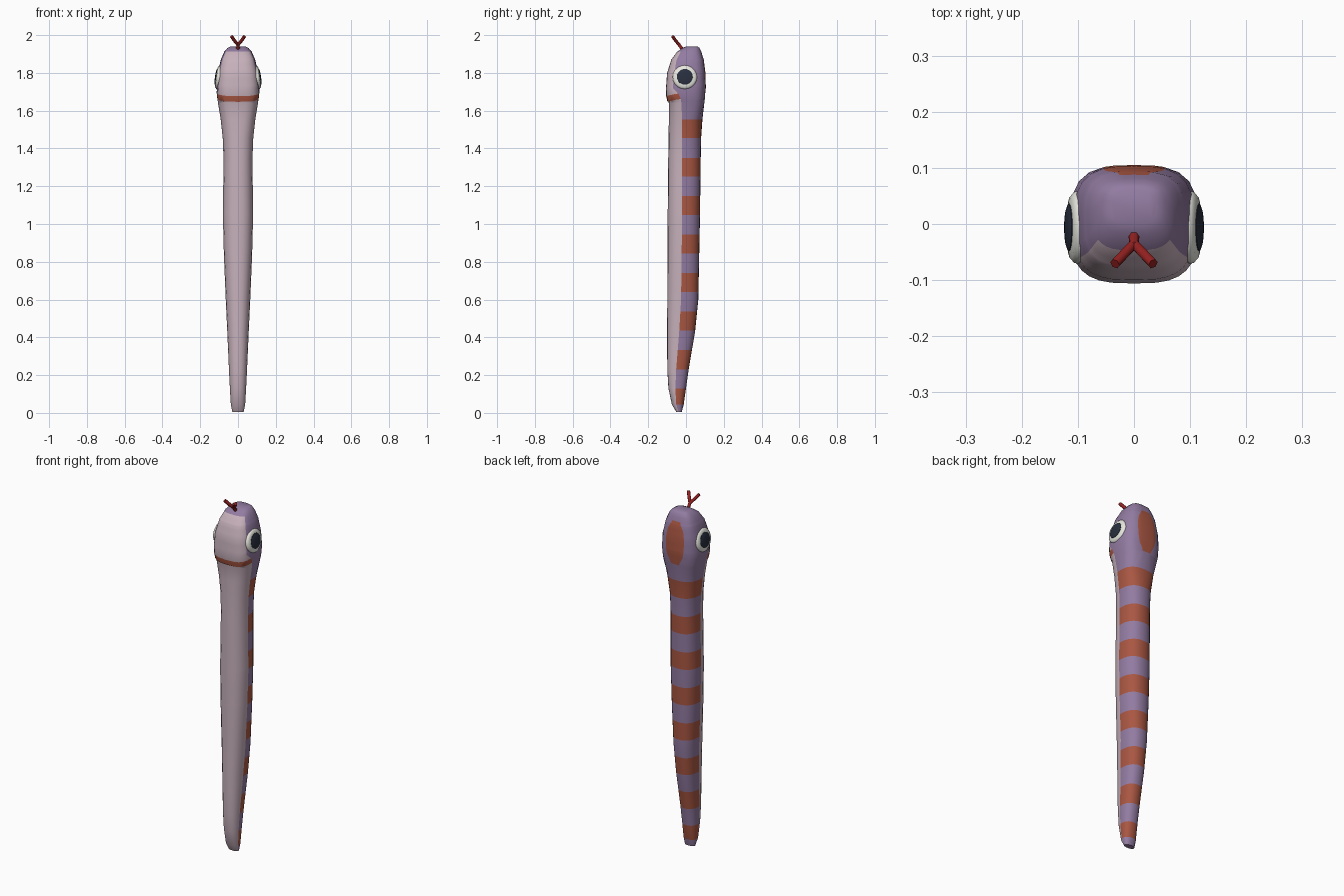
import bpy, bmesh, math
from mathutils import Matrix

cube = bpy.data.objects.get("Cube")
if cube:
    bpy.data.objects.remove(cube, do_unlink=True)


def material(name, r, g, b):
    m = bpy.data.materials.new(name)
    m.use_nodes = True
    m.diffuse_color = (r, g, b, 1)
    bsdf = m.node_tree.nodes["Principled BSDF"]
    bsdf.inputs["Base Color"].default_value = (r, g, b, 1)
    bsdf.inputs["Roughness"].default_value = 0.8
    return m


purple = material("purple skin", 0.29, 0.20, 0.36)
pink = material("pale pink belly", 0.57, 0.44, 0.50)
rust = material("rust stripe", 0.40, 0.095, 0.055)
white = material("eye white", 0.80, 0.80, 0.74)
dark = material("dark pupil", 0.022, 0.028, 0.048)
red = material("tongue red", 0.30, 0.015, 0.015)


def finish(name, bm, mats, angle=40):
    bmesh.ops.recalc_face_normals(bm, faces=bm.faces)
    mesh = bpy.data.meshes.new(name)
    bm.to_mesh(mesh)
    bm.free()
    for m in mats:
        mesh.materials.append(m)
    ob = bpy.data.objects.new(name, mesh)
    bpy.context.collection.objects.link(ob)
    bpy.ops.object.select_all(action='DESELECT')
    ob.select_set(True)
    bpy.context.view_layer.objects.active = ob
    bpy.ops.object.shade_smooth_by_angle(angle=math.radians(angle))
    return ob


# Body sections: height, half width, front y, back y, belly border y
KEYS = [
    (0.006, 0.030, -0.052, -0.022, -0.040), (0.045, 0.038, -0.075, -0.012, -0.052),
    (0.13, 0.043, -0.093, 0.000, -0.056), (0.23, 0.048, -0.099, 0.014, -0.052),
    (0.43, 0.057, -0.100, 0.048, -0.036), (0.60, 0.065, -0.099, 0.065, -0.026),
    (0.84, 0.075, -0.098, 0.070, -0.023), (1.04, 0.080, -0.097, 0.074, -0.021),
    (1.35, 0.077, -0.094, 0.078, -0.020), (1.455, 0.081, -0.092, 0.080, -0.020),
    (1.555, 0.092, -0.091, 0.087, -0.021), (1.64, 0.106, -0.091, 0.097, -0.024),
    (1.665, 0.110, -0.098, 0.100, -0.028), (1.695, 0.113, -0.105, 0.102, -0.040),
    (1.72, 0.114, -0.106, 0.105, -0.070), (1.80, 0.107, -0.100, 0.103, -0.062),
    (1.87, 0.091, -0.078, 0.094, -0.050), (1.912, 0.073, -0.047, 0.081, -0.028),
    (1.932, 0.056, -0.018, 0.072, 0.005), (1.940, 0.040, 0.000, 0.062, 0.018),
]
STRIPES = [(0.13 + 0.2035 * i - 0.1 + 0.015 * (i == 0), 0.13 + 0.2035 * i) for i in range(8)]
MOUTH = (1.665, 1.695)
PATCH = (1.65, 1.89)


def section(z):
    for a, b in zip(KEYS, KEYS[1:]):
        if z <= b[0]:
            f = (z - a[0]) / (b[0] - a[0])
            return [p + (q - p) * f for p, q in zip(a[1:], b[1:])]
    return KEYS[-1][1:]


def ring(z):
    """Half ring of points from the front centre round to the back centre."""
    hw, yf, yb, border = section(z)
    cy, ry = (yf + yb) / 2, (yb - yf) / 2
    blend = min(1, max(0, (z - 1.5) / 0.18))
    n = 2.3 + 0.8 * blend
    k = (border - cy) / ry
    a_belly = math.acos(-math.copysign(min(1, abs(k)) ** (n / 2), k))
    a_belly = math.pi - a_belly
    a_belly = math.acos(min(1, max(-1, math.copysign(abs(k) ** (n / 2), -k))))
    # The patch border follows an oval on the back of the head
    u = (z - sum(PATCH) / 2) / (PATCH[1] - PATCH[0]) * 2
    wide = 0.056 * max(0.45, math.sqrt(max(0, 1 - abs(u) ** 2.6)))
    a_patch = math.pi - math.asin(min(0.9, (wide / hw) ** (n / 2)))
    if z < 1.6:
        a_patch = math.pi * 0.85
    angles = [a_belly * i / 5 for i in range(5)]
    angles += [a_belly + (a_patch - a_belly) * i / 6 for i in range(6)]
    angles += [a_patch + (math.pi - a_patch) * i / 2 for i in range(3)]
    pts = []
    for a in angles:
        s, c = max(0, math.sin(a)), math.cos(a)
        dip = 0.018 * max(0, c) if z in MOUTH else 0
        pts.append((hw * s ** (2 / n),
                    cy - ry * math.copysign(abs(c) ** (2 / n), c), z - dip))
    return pts


# Body with belly, stripes, mouth and head patch
levels = {k[0] for k in KEYS} | {round(e, 4) for s in STRIPES for e in s}
levels |= {PATCH[0] + (PATCH[1] - PATCH[0]) * f for f in (0, 0.35, 0.5, 0.72, 0.82, 0.94, 1)}
levels = sorted(levels)
levels = [z for i, z in enumerate(levels)
          if i == 0 or z - levels[i - 1] > 0.004 or z in MOUTH]

bm = bmesh.new()
rings = []
for z in levels:
    half = ring(z)
    right = [(-x, y, h) for x, y, h in half[-2:0:-1]]
    rings.append([bm.verts.new(p) for p in half + right])
count = len(rings[0])
for lo, hi, z0, z1 in zip(rings, rings[1:], levels, levels[1:]):
    mid = (z0 + z1) / 2
    for i in range(count):
        j = (i + 1) % count
        face = bm.faces.new((lo[i], lo[j], hi[j], hi[i]))
        col = min(i, count - 1 - i)
        if col < 5:
            if MOUTH[0] < mid < MOUTH[1]:
                face.material_index = 2
            elif mid < 1.912:
                face.material_index = 1
        elif any(a < mid < b for a, b in STRIPES):
            face.material_index = 2
        elif col >= 11 and PATCH[0] < mid < PATCH[1]:
            face.material_index = 2
bm.faces.new(rings[0])
bm.faces.new(rings[-1])
finish("body", bm, [purple, pink, rust], 50)


def lathe(name, profile, mat, place, steps=20):
    """Spin (radius, height) points about local z, then place the part."""
    bm = bmesh.new()
    loops = []
    for r, h in profile:
        loops.append([bm.verts.new((r * math.cos(math.tau * i / steps),
                                    r * math.sin(math.tau * i / steps), h))
                      for i in range(steps)])
    for a, b in zip(loops, loops[1:]):
        for i in range(steps):
            j = (i + 1) % steps
            bm.faces.new((a[i], a[j], b[j], b[i]))
    bm.faces.new(loops[0])
    bm.faces.new(loops[-1])
    bm.transform(place)
    return finish(name, bm, [mat])


# Eyes: a rounded white disc with a dark pupil on each side
for side, label in ((1, "left"), (-1, "right")):
    place = (Matrix.Translation((0.100 * side, -0.006, 1.777))
             @ Matrix.Rotation(math.radians(82) * side, 4, 'Y'))
    lathe(label + "_eye", [(0.060, -0.012), (0.065, 0.000), (0.063, 0.007),
                           (0.056, 0.013), (0.040, 0.016)], white, place)
    lathe(label + "_pupil", [(0.043, 0.008), (0.042, 0.017), (0.034, 0.020),
                             (0.016, 0.022)], dark, place)

# Forked tongue
curve = bpy.data.curves.new("tongue", 'CURVE')
curve.dimensions = '3D'
curve.bevel_depth = 0.0095
curve.bevel_resolution = 1
curve.use_fill_caps = True
for side in (1, -1):
    path = [(0, -0.016, 1.920), (0, -0.036, 1.948), (0.018 * side, -0.054, 1.970),
            (0.034 * side, -0.071, 1.993)]
    spline = curve.splines.new('POLY')
    spline.points.add(len(path) - 1)
    for point, co in zip(spline.points, path):
        point.co = (*co, 1)
    spline.use_smooth = True
curve.materials.append(red)
tongue = bpy.data.objects.new("tongue", curve)
bpy.context.collection.objects.link(tongue)
